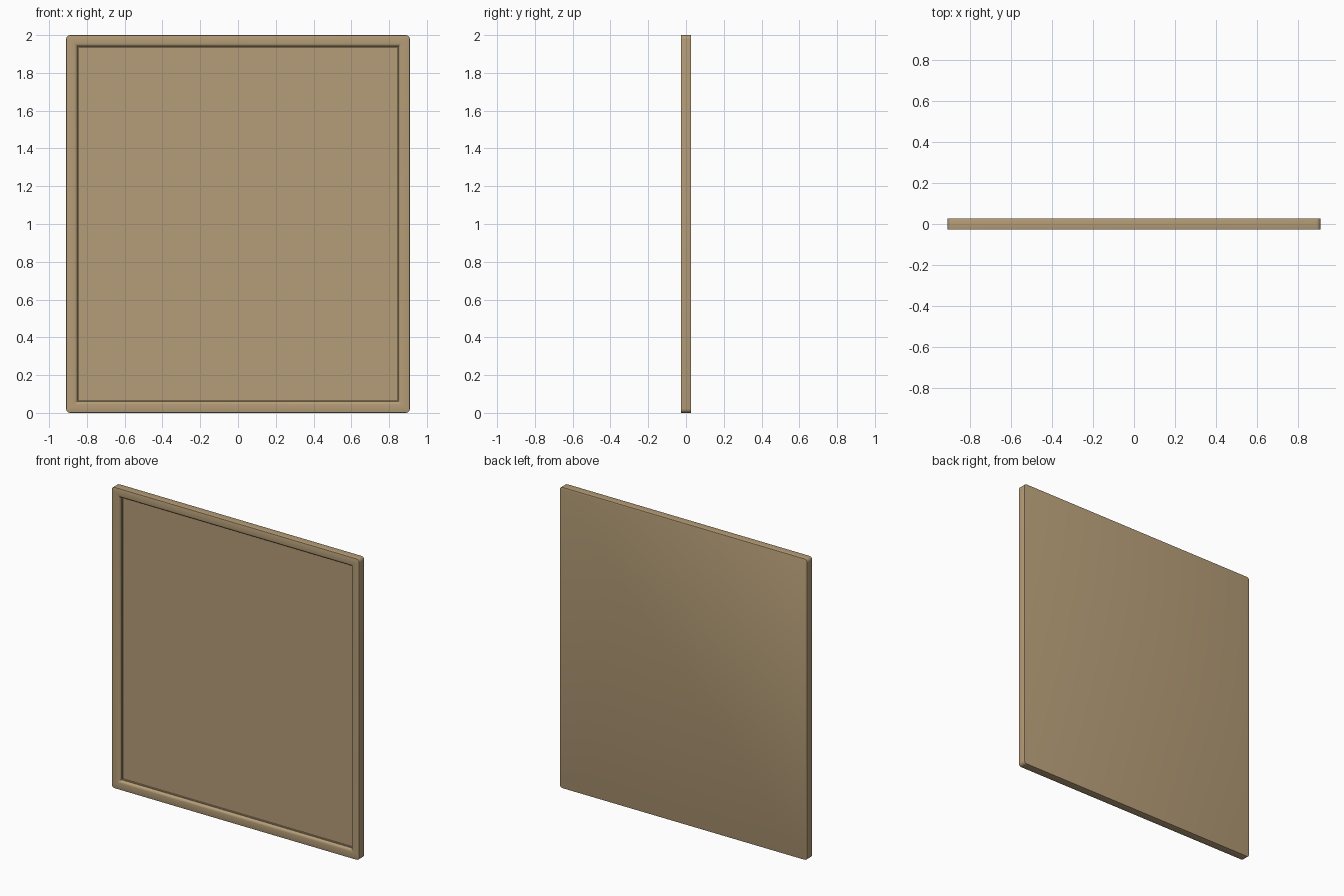
import bpy, bmesh, math

if "Cube" in bpy.data.objects:
    bpy.data.objects.remove(bpy.data.objects["Cube"])

W, H, D = 0.91, 1.0, 0.0275   # half width, half height, half depth

wood = bpy.data.materials.new("tan wood")
wood.diffuse_color = (0.46, 0.335, 0.185, 1)
wood.use_nodes = True
wood.node_tree.nodes["Principled BSDF"].inputs["Base Color"].default_value = wood.diffuse_color


def ring(bm, inset, y, radius, steps=4):
    """Rounded rectangle loop, inset from the outline, at depth y."""
    cx, cz = W - inset - radius, H - inset - radius
    verts = []
    for k, (sx, sz) in enumerate([(1, 1), (-1, 1), (-1, -1), (1, -1)]):
        for i in range(steps + 1):
            a = math.pi / 2 * (k + i / steps)
            verts.append(bm.verts.new((sx * cx + radius * math.cos(a), y,
                                       H + sz * cz + radius * math.sin(a))))
    return verts


# Section from the back edge, round the outside, over the moulding, to the panel
section = [
    (0.004, D, 0.018), (0.001, D - 0.001, 0.02), (0.0, D - 0.004, 0.022),
    (0.0, -D + 0.004, 0.022), (0.001, -D + 0.001, 0.02), (0.004, -D, 0.018),
    (0.045, -D, 0.004),
]
# Rounded inner moulding
for i in range(1, 6):
    a = math.pi / 2 * i / 5
    section.append((0.045 + 0.016 * math.sin(a),
                    -D + 0.018 * (1 - math.cos(a)), 0.003))
# Small step, then the recessed panel floor
section += [(0.065, -D + 0.018, 0.003), (0.065, -D + 0.028, 0.003)]

bm = bmesh.new()
rings = [ring(bm, *s) for s in section]
n = len(rings[0])
for a, b in zip(rings, rings[1:]):
    for i in range(n):
        j = (i + 1) % n
        bm.faces.new((a[i], a[j], b[j], b[i]))
bm.faces.new(rings[0])     # flat back
bm.faces.new(rings[-1])    # recessed panel
bmesh.ops.recalc_face_normals(bm, faces=bm.faces)

mesh = bpy.data.meshes.new("framed_panel")
bm.to_mesh(mesh)
bm.free()
mesh.materials.append(wood)
panel = bpy.data.objects.new("framed_panel", mesh)
bpy.context.collection.objects.link(panel)
bpy.context.view_layer.objects.active = panel
panel.select_set(True)
bpy.ops.object.shade_smooth_by_angle(angle=math.radians(30))
